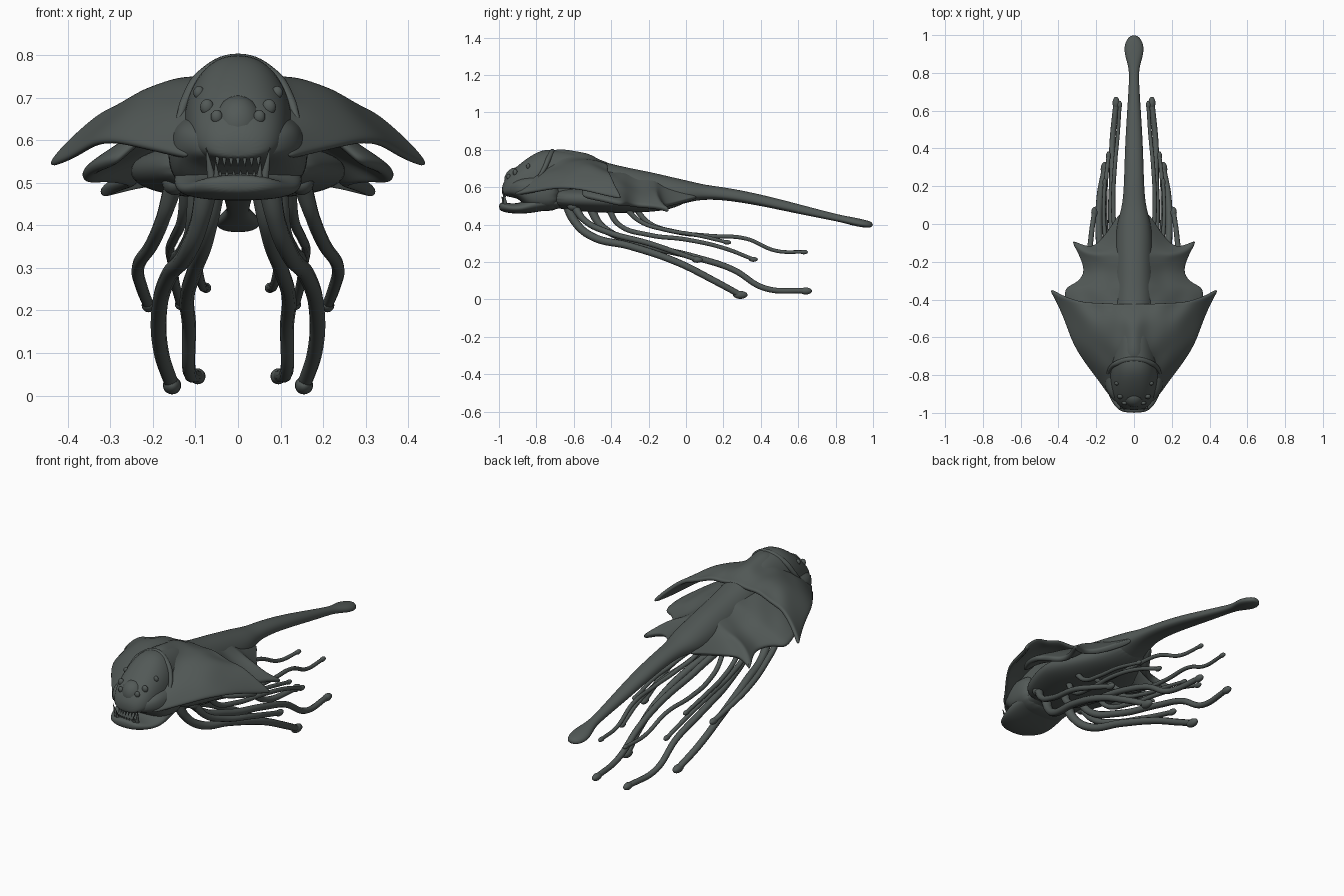
import bpy, bmesh, math
from mathutils import Vector, noise

cube = bpy.data.objects.get("Cube")
if cube:
    bpy.data.objects.remove(cube)

skin = bpy.data.materials.new("dark grey green skin")
skin.use_nodes = True
skin.diffuse_color = (0.085, 0.1, 0.095, 1)
skin.node_tree.nodes["Principled BSDF"].inputs["Base Color"].default_value = skin.diffuse_color
skin.node_tree.nodes["Principled BSDF"].inputs["Roughness"].default_value = 0.6


def finish(obj, name, angle=60):
    obj.name = name
    obj.data.materials.clear()
    obj.data.materials.append(skin)
    bpy.ops.object.select_all(action='DESELECT')
    obj.select_set(True)
    bpy.context.view_layer.objects.active = obj
    bpy.ops.object.shade_smooth_by_angle(angle=math.radians(angle))
    return obj


def mesh_object(bm, name, thickness=0):
    mesh = bpy.data.meshes.new(name)
    bm.to_mesh(mesh)
    bm.free()
    obj = bpy.data.objects.new(name, mesh)
    bpy.context.collection.objects.link(obj)
    finish(obj, name)
    if thickness:
        mod = obj.modifiers.new("Thickness", 'SOLIDIFY')
        mod.thickness, mod.offset = thickness, -1
    mod = obj.modifiers.new("Smooth", 'SUBSURF')
    mod.levels = mod.render_levels = 2
    return obj


def loft(name, rows, sides=20, power=0.85, flare=0.0):
    """Rounded body along y; rows are (y, half width, top, bottom); flare widens the lower half."""
    bm = bmesh.new()
    rings = []
    for y, w, top, bottom in rows:
        ring = []
        for k in range(sides):
            a = math.tau * k / sides
            c, s = math.cos(a), math.sin(a)
            x = w * math.copysign(abs(c) ** power, c) * (1 - flare * s)
            z = (top + bottom) / 2 + (top - bottom) / 2 * math.copysign(abs(s) ** power, s)
            ring.append(bm.verts.new((x, y, z)))
        rings.append(ring)
    for a, b in zip(rings, rings[1:]):
        for k in range(sides):
            n = (k + 1) % sides
            bm.faces.new((a[k], a[n], b[n], b[k]))
    bm.faces.new(rings[0])
    bm.faces.new(rings[-1])
    bmesh.ops.recalc_face_normals(bm, faces=bm.faces)
    return mesh_object(bm, name)


def shield(name, rows, power, thickness, curl=6, columns=28, bump=0.016):
    """Arched plate; rows are (y, half width, shoulder z, edge z, middle hump, tip sweep)."""
    bm = bmesh.new()
    grid = []
    for y, w, shoulder, edge, hump, sweep in rows:
        line = []
        for j in range(columns + 1):
            t = 2 * j / columns - 1
            arch = 1 - abs(t) ** power
            z = edge + (shoulder - edge) * arch + hump * math.exp(-(t * w / .075) ** 2)
            z += noise.noise(Vector((abs(t * w) * 10, y * 10, 2.0))) * bump * (0.3 + arch)
            line.append(bm.verts.new((t * w, y + sweep * abs(t) ** curl, z)))
        grid.append(line)
    for a, b in zip(grid, grid[1:]):
        for j in range(columns):
            bm.faces.new((a[j], a[j + 1], b[j + 1], b[j]))
    return mesh_object(bm, name, thickness)


def ball(name, centre, size):
    bpy.ops.mesh.primitive_uv_sphere_add(segments=16, ring_count=10, location=centre)
    obj = bpy.context.object
    obj.scale = size
    return finish(obj, name)


def tooth(name, base, tip, radius):
    base, tip = Vector(base), Vector(tip)
    bpy.ops.mesh.primitive_cone_add(vertices=10, radius1=radius, radius2=0.001,
                                    depth=(tip - base).length, location=(base + tip) / 2)
    obj = bpy.context.object
    obj.rotation_euler = (tip - base).to_track_quat('Z', 'Y').to_euler()
    return finish(obj, name)


def tube(name, points, radii):
    curve = bpy.data.curves.new(name, 'CURVE')
    curve.dimensions = '3D'
    curve.bevel_depth, curve.bevel_resolution = 1, 3
    curve.resolution_u, curve.use_fill_caps = 8, True
    spline = curve.splines.new('BEZIER')
    spline.bezier_points.add(len(points) - 1)
    for p, co, r in zip(spline.bezier_points, points, radii):
        p.co, p.radius = co, r
        p.handle_left_type = p.handle_right_type = 'AUTO'
    obj = bpy.data.objects.new(name, curve)
    bpy.context.collection.objects.link(obj)
    bpy.ops.object.select_all(action='DESELECT')
    obj.select_set(True)
    bpy.context.view_layer.objects.active = obj
    bpy.ops.object.convert(target='MESH')
    return finish(bpy.context.object, name)


# Head, trunk and tail in one long body
body = loft("body_and_tail", [
    (-.985, .035, .6, .56), (-.97, .075, .64, .553), (-.93, .105, .69, .545), (-.86, .122, .75, .525),
    (-.77, .132, .806, .5), (-.7, .125, .8, .49), (-.58, .12, .79, .48), (-.42, .12, .725, .47),
    (-.2, .105, .685, .47), (-.08, .1, .655, .49), (.02, .085, .633, .522), (.1, .06, .612, .535),
    (.22, .052, .598, .53), (.4, .048, .562, .5), (.6, .036, .51, .457), (.75, .026, .47, .428),
    (.83, .026, .45, .412), (.9, .052, .438, .392), (.96, .05, .425, .382), (1, .02, .412, .385)], flare=.18)

# Cheeks bridging the head and the jaw behind the open mouth
loft("cheeks", [
    (-.96, .07, .61, .562), (-.93, .115, .635, .55), (-.89, .145, .655, .535), (-.84, .16, .67, .475),
    (-.76, .168, .675, .47), (-.66, .16, .66, .475)], power=.7)

# Lower jaw
loft("lower_jaw", [
    (-1, .05, .512, .48), (-.98, .09, .522, .468), (-.94, .12, .512, .46), (-.88, .148, .515, .456),
    (-.8, .155, .56, .465), (-.7, .14, .56, .485), (-.6, .11, .54, .49)])

# Broad flat belly under the shields
loft("belly", [
    (-.72, .15, .59, .49), (-.62, .2, .6, .475), (-.5, .245, .6, .465), (-.38, .265, .59, .46),
    (-.28, .22, .59, .462), (-.18, .17, .58, .468), (-.08, .12, .58, .48), (.02, .07, .58, .525)])

# Front shield sweeping back to two broad pointed tips
shield("front_shield", [
    (-.92, .13, .61, .56, .03, 0), (-.84, .185, .65, .575, .06, 0), (-.77, .24, .69, .59, .09, 0),
    (-.7, .29, .715, .6, .09, 0), (-.64, .325, .735, .6, .06, 0), (-.58, .35, .745, .595, .05, 0),
    (-.52, .375, .75, .58, .03, .01), (-.47, .405, .745, .56, .005, .03),
    (-.44, .435, .735, .546, 0, .06), (-.42, .457, .73, .538, 0, .075)], 3, .022, 4)

# Rear shield with a notch and a hooked spike on each side
shield("rear_shield", [
    (-.56, .3, .72, .56, 0, 0), (-.46, .36, .71, .54, 0, 0), (-.39, .375, .69, .525, .01, .01),
    (-.34, .37, .68, .515, .02, .01), (-.31, .31, .675, .515, .02, 0), (-.26, .265, .66, .505, .02, 0),
    (-.21, .285, .65, .5, .02, .02), (-.18, .315, .645, .49, .02, .05), (-.16, .345, .64, .48, .02, .095),
    (-.14, .24, .635, .5, .02, .01), (-.09, .185, .625, .51, .02, 0), (-.02, .13, .615, .53, .01, 0),
    (.06, .08, .6, .55, 0, 0)], 1.6, .03)

# Low brow edge across the top of the head
tube("brow_ridge", [(-.138, -.79, .65), (-.122, -.76, .695), (-.085, -.735, .75), (0, -.715, .788),
                    (.085, -.735, .75), (.122, -.76, .695), (.138, -.79, .65)],
     [.008, .012, .015, .016, .015, .012, .008])

# Snout and small teeth
ball("snout", (0, -.91, .635), (.06, .062, .07))
for i in range(7):
    x = (i - 3) * .016
    y = -.98 + 4 * x * x
    tooth("upper_tooth", (x, y + .01, .565), (x, y, .538), .007)
    tooth("lower_tooth", (x + .006, y + .005, .508), (x + .006, y, .53), .007)

# Tentacle paths on the model's left side, each with its thickness
tentacles = [
    ([(.07, -.64, .52), (.09, -.59, .41), (.12, -.5, .335), (.16, -.3, .285), (.185, -.05, .2),
      (.18, .15, .1), (.155, .29, .024)], .0195),
    ([(.05, -.52, .51), (.07, -.45, .39), (.1, -.25, .3), (.12, .05, .225), (.115, .25, .16),
      (.115, .42, .06), (.095, .64, .045)], .017),
    ([(.04, -.28, .5), (.07, -.2, .41), (.1, -.05, .36), (.11, .12, .34), (.1, .32, .325),
      (.085, .48, .26), (.075, .63, .253)], .011),
    ([(.1, -.42, .5), (.11, -.36, .4), (.13, -.2, .345), (.15, 0, .32), (.15, .2, .275),
      (.135, .36, .214)], .012),
    ([(.15, -.6, .5), (.175, -.54, .42), (.2, -.42, .36), (.235, -.2, .3), (.225, -.05, .25),
      (.21, .06, .212)], .015),
    ([(.12, -.33, .5), (.13, -.25, .42), (.15, -.1, .37), (.16, .05, .345), (.155, .22, .305)], .011)]

depsgraph = bpy.context.evaluated_depsgraph_get()
head = body.evaluated_get(depsgraph)
for side, label in ((1, "left"), (-1, "right")):
    for i, (path, r) in enumerate(tentacles):
        points = [(side * x, y, z) for x, y, z in path]
        radii = [r * 1.5] + [r * (1.2 - .4 * k / len(path)) for k in range(1, len(path))]
        tube(f"{label}_tentacle_{i + 1}", points, radii)
        ball(f"{label}_tentacle_tip_{i + 1}", points[-1], (r * 1.1, r * 2, r * 1.1))
        ball(f"{label}_tentacle_root_{i + 1}", points[0], (r * 1.9, r * 2.4, r * 1.9))
    # Eyes set on the surface of the head
    for x, z, size in ((.05, .655, .014), (.073, .678, .016), (.092, .712, .013)):
        hit, spot, normal, index = head.ray_cast((side * x, -2, z), (0, 1, 0))
        ball(f"{label}_eye", spot, (size, size * .8, size * 1.15))
    # Fangs rising from the lower jaw
    tooth(f"{label}_large_fang", (side * .062, -.965, .51), (side * .075, -.98, .582), .011)
    tooth(f"{label}_small_fang", (side * .05, -.975, .51), (side * .053, -.985, .55), .008)
